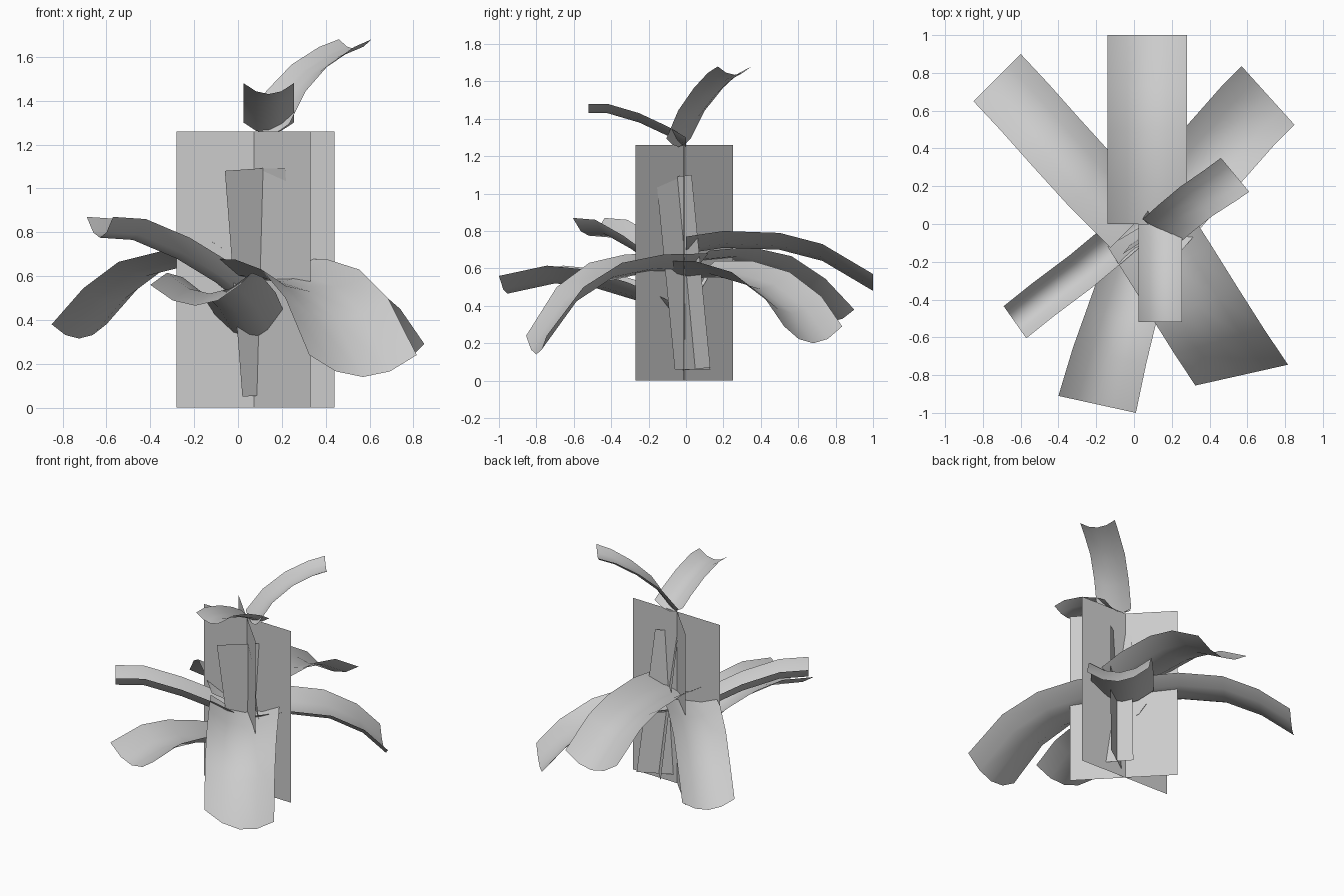
import bpy
from mathutils import Vector


def mesh_object(name, verts, faces, smooth=False):
    me = bpy.data.meshes.new(name)
    me.from_pydata([tuple(v) for v in verts], [], faces)
    me.update()
    ob = bpy.data.objects.new(name, me)
    bpy.context.collection.objects.link(ob)
    for p in me.polygons:
        p.use_smooth = smooth
    return ob


def card(name, bottom, top, half, rise=0.0):
    """Upright rectangle around the line bottom-top, reaching half to each side."""
    b, t = Vector(bottom), Vector(top)
    h = Vector((half[0], half[1], rise))
    return mesh_object(name, [b - h, b + h, t + h, t - h], [(0, 1, 2, 3)])


def leaf(name, path, half_base, half_tip, lift):
    """Arching strip with a U-shaped cross-section along path."""
    cols = [-1, -0.5, 0, 0.5, 1]
    verts, faces = [], []
    n, m = len(path), len(cols)
    for i, p in enumerate(path):
        h = Vector((*half_base, 0)).lerp(Vector((*half_tip, 0)), i / (n - 1))
        for t in cols:
            verts.append(Vector(p) + h * t + Vector((0, 0, lift * t * t)))
    for i in range(n - 1):
        for j in range(m - 1):
            a = i * m + j
            faces.append((a, a + 1, a + m + 1, a + m))
    return mesh_object(name, verts, faces, True)


# Crossed trunk cards
card("trunk_card_wide", (0.08, -0.003, 0), (0.08, -0.003, 1.26), (0.36, -0.01))
card("trunk_card_diagonal", (0.08, -0.01, 0), (0.08, -0.01, 1.26), (0.25, -0.26))

# Leaning inner stem cards
card("stem_card_a", (0.165, 0.035, 0.06), (0.085, -0.065, 1.09), (0.145, 0.095), 0.01)
card("stem_card_b", (0.20, 0.035, 0.06), (0.13, -0.065, 1.09), (0.085, -0.095))

# Lower ring of leaves
leaf("leaf_back", [(0.07, 0, 0.68), (0.07, 0.2, 0.71), (0.07, 0.5, 0.70),
                   (0.07, 0.73, 0.64), (0.07, 1.0, 0.48)], (0.21, 0), (0.21, 0), 0.09)
leaf("leaf_back_left", [(0, 0, 0.63), (-0.22, 0.22, 0.65), (-0.42, 0.44, 0.60),
                        (-0.58, 0.62, 0.48), (-0.725, 0.775, 0.315)],
     (0.125, 0.125), (0.125, 0.125), 0.065)
leaf("leaf_back_right", [(0.1, 0, 0.55), (0.27, 0.2, 0.55), (0.45, 0.40, 0.49),
                         (0.60, 0.57, 0.36), (0.71, 0.68, 0.20)],
     (0.14, -0.155), (0.14, -0.155), 0.09)
leaf("leaf_front", [(0.06, -0.02, 0.32), (0.0, -0.27, 0.43), (-0.07, -0.5, 0.50),
                    (-0.13, -0.70, 0.52), (-0.195, -0.955, 0.465)],
     (0.16, -0.04), (0.205, -0.045), 0.095)
leaf("leaf_front_right", [(0.06, 0, 0.58), (0.20, -0.22, 0.575), (0.33, -0.43, 0.53),
                          (0.45, -0.62, 0.40), (0.57, -0.80, 0.14)],
     (0.20, 0.12), (0.245, 0.055), 0.10)
leaf("leaf_front_left", [(0.05, 0.03, 0.45), (-0.10, -0.10, 0.57), (-0.28, -0.25, 0.68),
                         (-0.48, -0.40, 0.765), (-0.63, -0.52, 0.775)],
     (0.06, -0.085), (0.06, -0.085), 0.095)

# Top leaves
leaf("top_leaf_front", [(0.14, 0, 1.25), (0.14, -0.10, 1.31), (0.14, -0.25, 1.38),
                        (0.14, -0.42, 1.43), (0.14, -0.52, 1.43)],
     (0.115, 0), (0.115, 0), 0.05)
leaf("top_leaf_right", [(0.14, -0.04, 1.25), (0.22, 0.03, 1.40), (0.33, 0.12, 1.52),
                        (0.45, 0.20, 1.60), (0.535, 0.26, 1.635)],
     (0.095, -0.065), (0.075, -0.09), 0.045)
